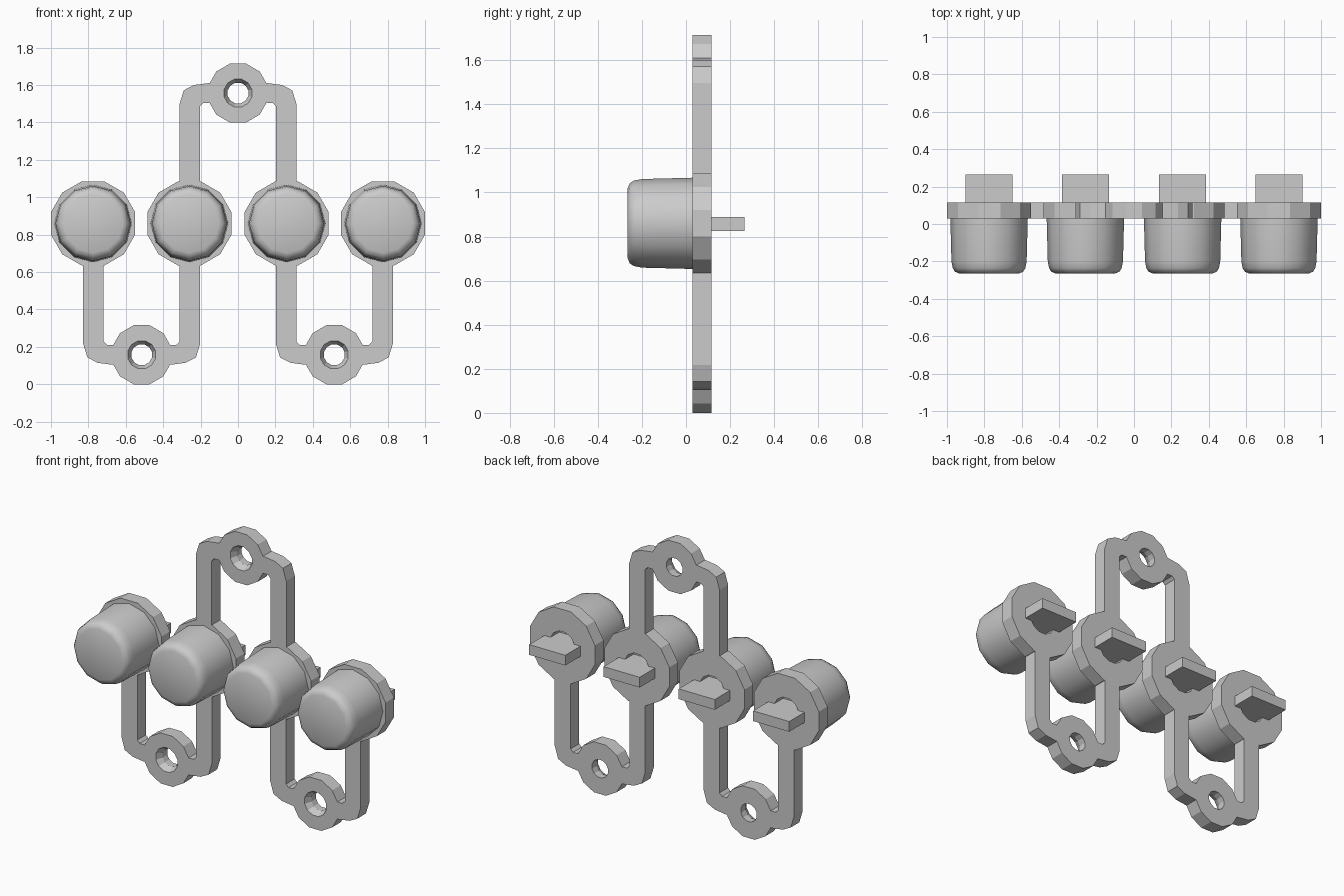
import bpy, bmesh, math
from mathutils import Matrix, Vector

cube = bpy.data.objects.get("Cube")
if cube:
    bpy.data.objects.remove(cube)

grey = bpy.data.materials.new("rubber_grey")
grey.use_nodes = True
colour = (0.6, 0.6, 0.6, 1)
grey.diffuse_color = colour
grey.node_tree.nodes["Principled BSDF"].inputs["Base Color"].default_value = colour

FRONT, BACK = 0.03, 0.115          # frame thickness along y
PAD_Z = 0.86
PADS = [-0.775, -0.26, 0.26, 0.775]
# mounting eyes: x, z, direction of the arms from the eye
EYES = [(0, 1.557, -1), (-0.515, 0.158, 1), (0.515, 0.158, 1)]


def finish(bm, name):
    bmesh.ops.recalc_face_normals(bm, faces=bm.faces[:])
    mesh = bpy.data.meshes.new(name)
    bm.to_mesh(mesh)
    bm.free()
    mesh.materials.append(grey)
    obj = bpy.data.objects.new(name, mesh)
    bpy.context.collection.objects.link(obj)
    return obj


def loft(bm, rings):
    """Skin a stack of equal-length point rings and cap both ends."""
    loops = [[bm.verts.new(p) for p in ring] for ring in rings]
    for a, b in zip(loops, loops[1:]):
        for i in range(len(a)):
            j = (i + 1) % len(a)
            bm.faces.new((a[i], a[j], b[j], b[i]))
    bm.faces.new(loops[0])
    bm.faces.new(loops[-1])


def ring(x, z, y, r, turn=0.5, n=12):
    angles = [2 * math.pi * (i + turn) / n for i in range(n)]
    return [(x + r * math.sin(a), y, z + r * math.cos(a)) for a in angles]


def slab(bm, outline):
    loft(bm, [[(x, y, z) for x, z in outline] for y in (FRONT, BACK)])


# Frame: pads, eyes and bent arms, merged and drilled
bm = bmesh.new()
flat = math.cos(math.pi / 12)
for x in PADS:
    loft(bm, [ring(x, PAD_Z, y, 0.225 / flat) for y in (FRONT, BACK)])
ARM = [(0.203, 0.55), (0.203, 0.07), (0.186, 0.053), (0.11, 0.053),
       (0.11, -0.053), (0.16, -0.053), (0.235, -0.043), (0.29, -0.015),
       (0.313, 0.06), (0.313, 0.55)]
for x, z, up in EYES:
    loft(bm, [ring(x, z, y, 0.158 / flat) for y in (FRONT, BACK)])
    for side in (-1, 1):
        slab(bm, [(x + side * u, z + up * v) for u, v in ARM])
frame = finish(bm, "frame")

bm = bmesh.new()
for x, z, _ in EYES:
    loft(bm, [ring(x, z, FRONT - 0.02, 0.077), ring(x, z, FRONT, 0.077),
              ring(x, z, FRONT + 0.04, 0.057), ring(x, z, BACK + 0.02, 0.057)])
for x in PADS:
    loft(bm, [ring(x, PAD_Z, y, 0.088) for y in (FRONT - 0.02, BACK + 0.02)])
drill = finish(bm, "hole_cutter")
drill.hide_render = True

cut = frame.modifiers.new("holes", 'BOOLEAN')
cut.operation = 'DIFFERENCE'
cut.solver = 'EXACT'
cut.use_self = True
cut.object = drill
bpy.context.view_layer.objects.active = frame
bpy.ops.object.modifier_apply(modifier=cut.name)
bpy.data.objects.remove(drill)

# Button caps and the flat tabs behind them
CAP = [(0.207, FRONT), (0.201, -0.2), (0.194, -0.236), (0.182, -0.255), (0.158, -0.265)]
for i, x in enumerate(PADS, 1):
    bm = bmesh.new()
    loft(bm, [ring(x, PAD_Z, y, r, turn=0) for r, y in CAP])
    cap = finish(bm, f"button_cap_{i}")
    bpy.ops.object.select_all(action='DESELECT')
    cap.select_set(True)
    bpy.context.view_layer.objects.active = cap
    bpy.ops.object.shade_smooth_by_angle(angle=math.radians(40))

    bm = bmesh.new()
    bmesh.ops.create_cube(bm, size=1, matrix=Matrix.LocRotScale(
        Vector((x, 0.1425, PAD_Z - 0.003)), None, Vector((0.25, 0.245, 0.064))))
    finish(bm, f"contact_tab_{i}")
